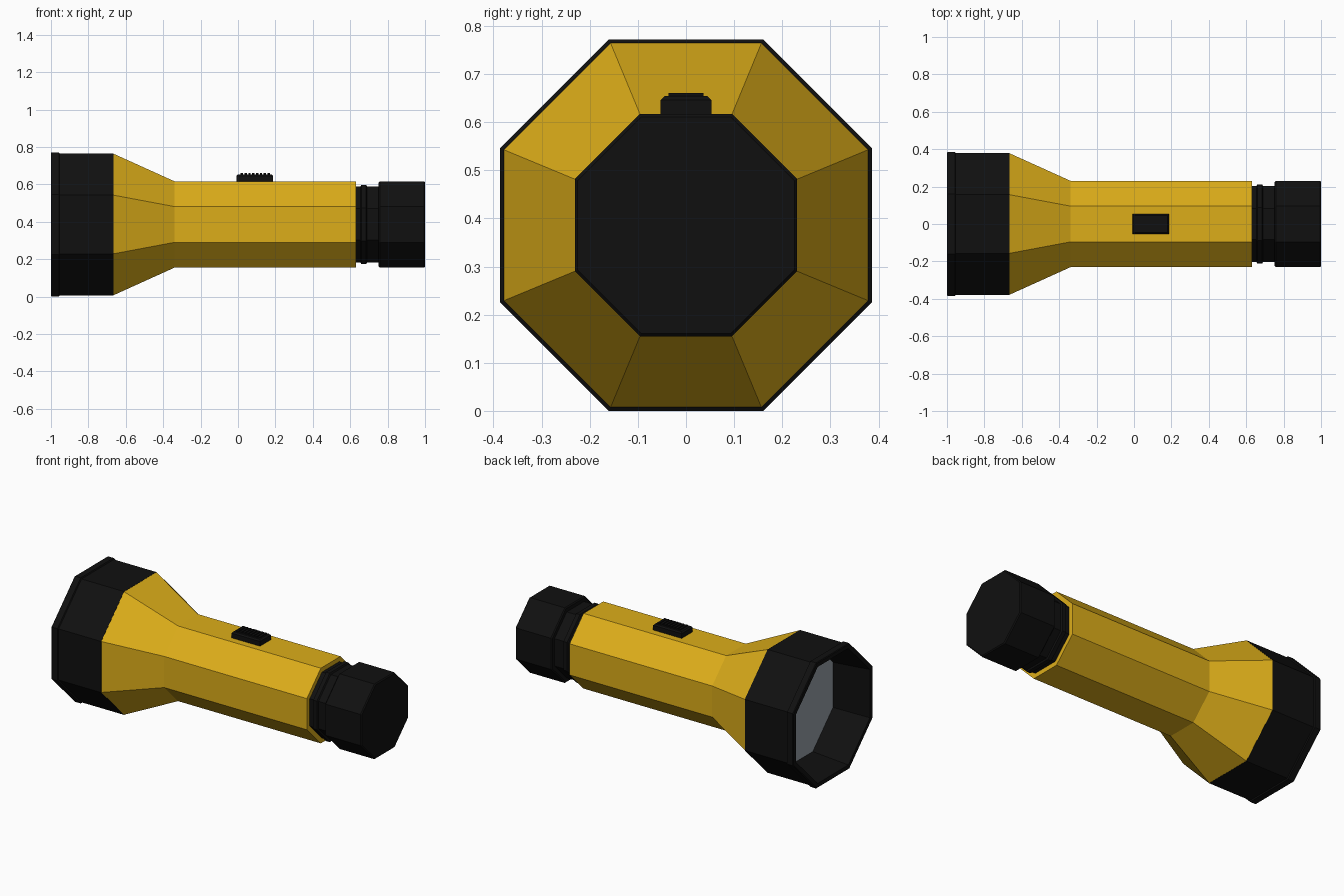
import bpy, bmesh
from math import cos, sin, pi

if "Cube" in bpy.data.objects:
    bpy.data.objects.remove(bpy.data.objects["Cube"])

CZ = 0.386  # height of the torch axis


def material(name, rgb):
    m = bpy.data.materials.new(name)
    m.diffuse_color = (*rgb, 1)
    m.use_nodes = True
    m.node_tree.nodes["Principled BSDF"].inputs["Base Color"].default_value = m.diffuse_color
    return m


YELLOW = material("yellow_plastic", (0.72, 0.42, 0.01))
BLACK = material("black_rubber", (0.005, 0.005, 0.005))
GLASS = material("lens_grey", (0.32, 0.36, 0.40))


def finish(name, bm, mat):
    bmesh.ops.recalc_face_normals(bm, faces=bm.faces)
    mesh = bpy.data.meshes.new(name)
    bm.to_mesh(mesh)
    bm.free()
    mesh.materials.append(mat)
    ob = bpy.data.objects.new(name, mesh)
    bpy.context.collection.objects.link(ob)
    return ob


def octagon_lathe(name, profile, mat, loop=False):
    """Eight-sided solid along x from (x, apothem) points."""
    bm = bmesh.new()
    rings = []
    for x, apothem in profile:
        r = apothem / cos(pi / 8)
        angles = [pi / 8 + i * pi / 4 for i in range(8)]
        rings.append([bm.verts.new((x, r * cos(a), CZ + r * sin(a))) for a in angles])
    pairs = list(zip(rings, rings[1:]))
    if loop:
        pairs.append((rings[-1], rings[0]))
    else:
        bm.faces.new(rings[0])
        bm.faces.new(rings[-1])
    for a, b in pairs:
        for i in range(8):
            j = (i + 1) % 8
            bm.faces.new((a[i], a[j], b[j], b[i]))
    return finish(name, bm, mat)


def box(name, lo, hi, mat, bevel=0.0):
    bm = bmesh.new()
    bmesh.ops.create_cube(bm, size=1)
    for v in bm.verts:
        v.co = [(l + h) / 2 + c * (h - l) for l, h, c in zip(lo, hi, v.co)]
    if bevel:
        edges = [e for e in bm.edges if all(v.co.z > (lo[2] + hi[2]) / 2 for v in e.verts)]
        bmesh.ops.bevel(bm, geom=edges, offset=bevel, segments=1, affect='EDGES')
    return finish(name, bm, mat)


# Hollow head with a raised lip, open at the front
octagon_lathe("head_bezel", [
    (-1.0, 0.382), (-0.996, 0.386), (-0.958, 0.386), (-0.954, 0.379), (-0.665, 0.379),
    (-0.665, 0.33), (-0.765, 0.335), (-1.0, 0.358)], BLACK, loop=True)

# Recessed lens
octagon_lathe("lens", [(-0.765, 0.336), (-0.75, 0.336)], GLASS)

# Flared yellow body
octagon_lathe("body", [(-0.665, 0.378), (-0.34, 0.231), (0.63, 0.231)], YELLOW)

# Tail neck with a raised ring
octagon_lathe("tail_neck", [
    (0.60, 0.203), (0.655, 0.203), (0.66, 0.212), (0.685, 0.212), (0.69, 0.203),
    (0.77, 0.203)], BLACK)

# Tail cap with chamfered ends
octagon_lathe("tail_cap", [
    (0.752, 0.225), (0.758, 0.231), (0.994, 0.231), (1.0, 0.225)], BLACK)

# Sliding switch with grip ridges
box("switch", (-0.008, -0.053, 0.60), (0.187, 0.053, 0.654), BLACK, bevel=0.008)
for i in range(8):
    x = 0.014 + i * 0.0205
    box(f"switch_ridge_{i + 1}", (x, -0.036, 0.645), (x + 0.013, 0.036, 0.661), BLACK)
